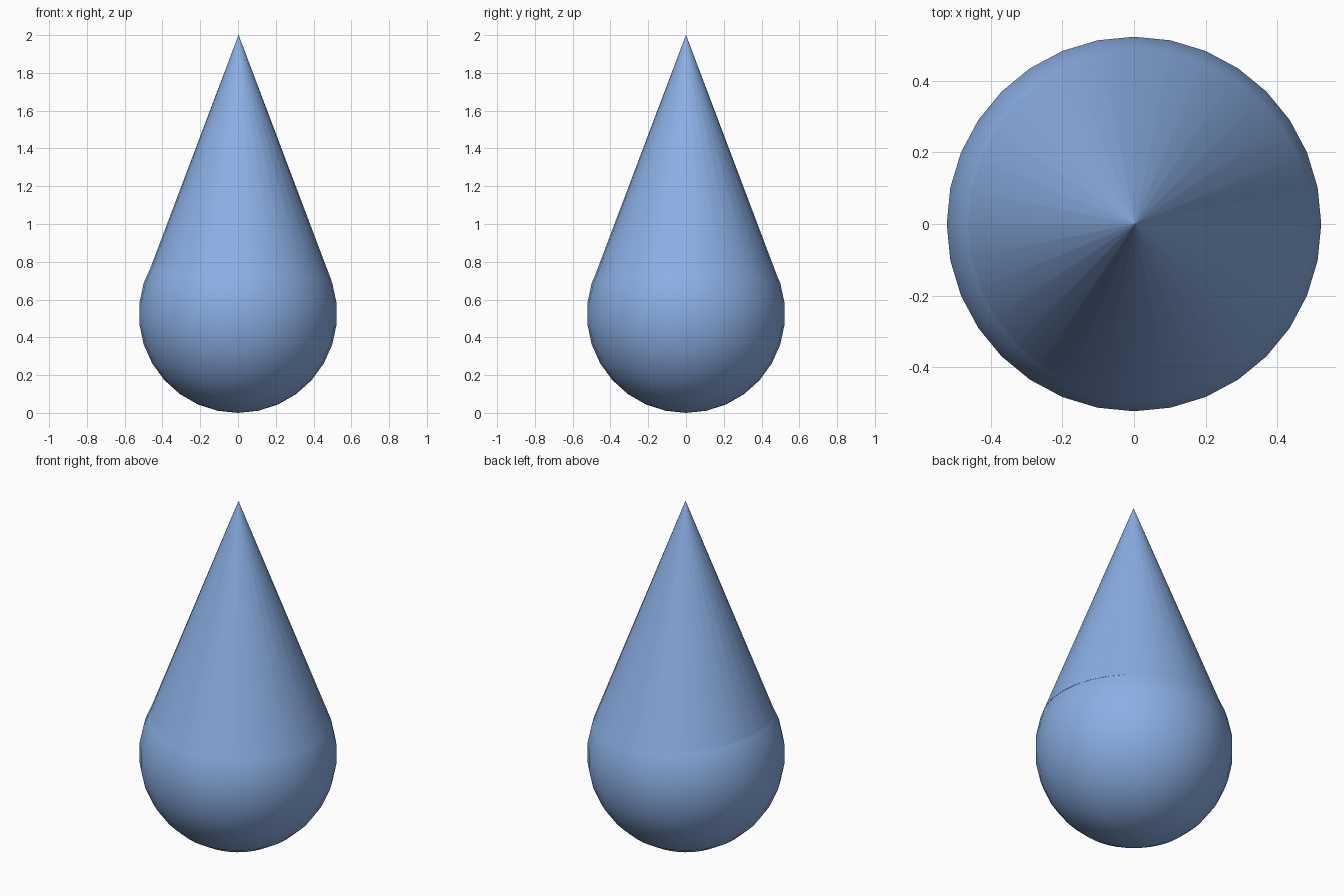
import bpy

if "Cube" in bpy.data.objects:
    bpy.data.objects.remove(bpy.data.objects["Cube"])

R = 0.525                       # bulb radius
BASE_Z, TIP_Z = 0.70, 2.0       # cone extent
CONE_R = 0.492

blue = bpy.data.materials.new("blue")
blue.diffuse_color = (0.26, 0.43, 0.78, 1)
blue.use_nodes = True
blue.node_tree.nodes["Principled BSDF"].inputs["Base Color"].default_value = blue.diffuse_color


def finish(obj, name):
    obj.name = name
    obj.data.materials.append(blue)
    bpy.ops.object.shade_smooth_by_angle(angle=0.6)


# Round bulb
bpy.ops.mesh.primitive_uv_sphere_add(segments=32, ring_count=15, radius=R,
                                     location=(0, 0, R))
finish(bpy.context.object, "drop_bulb")

# Pointed top, nearly tangent to the bulb; a tiny flat tip keeps the cone
# shading straight right up to the point
bpy.ops.mesh.primitive_cone_add(vertices=32, radius1=CONE_R, radius2=0.0005,
                                depth=TIP_Z - BASE_Z,
                                location=(0.003, 0, (TIP_Z + BASE_Z) / 2))
finish(bpy.context.object, "drop_tip")
